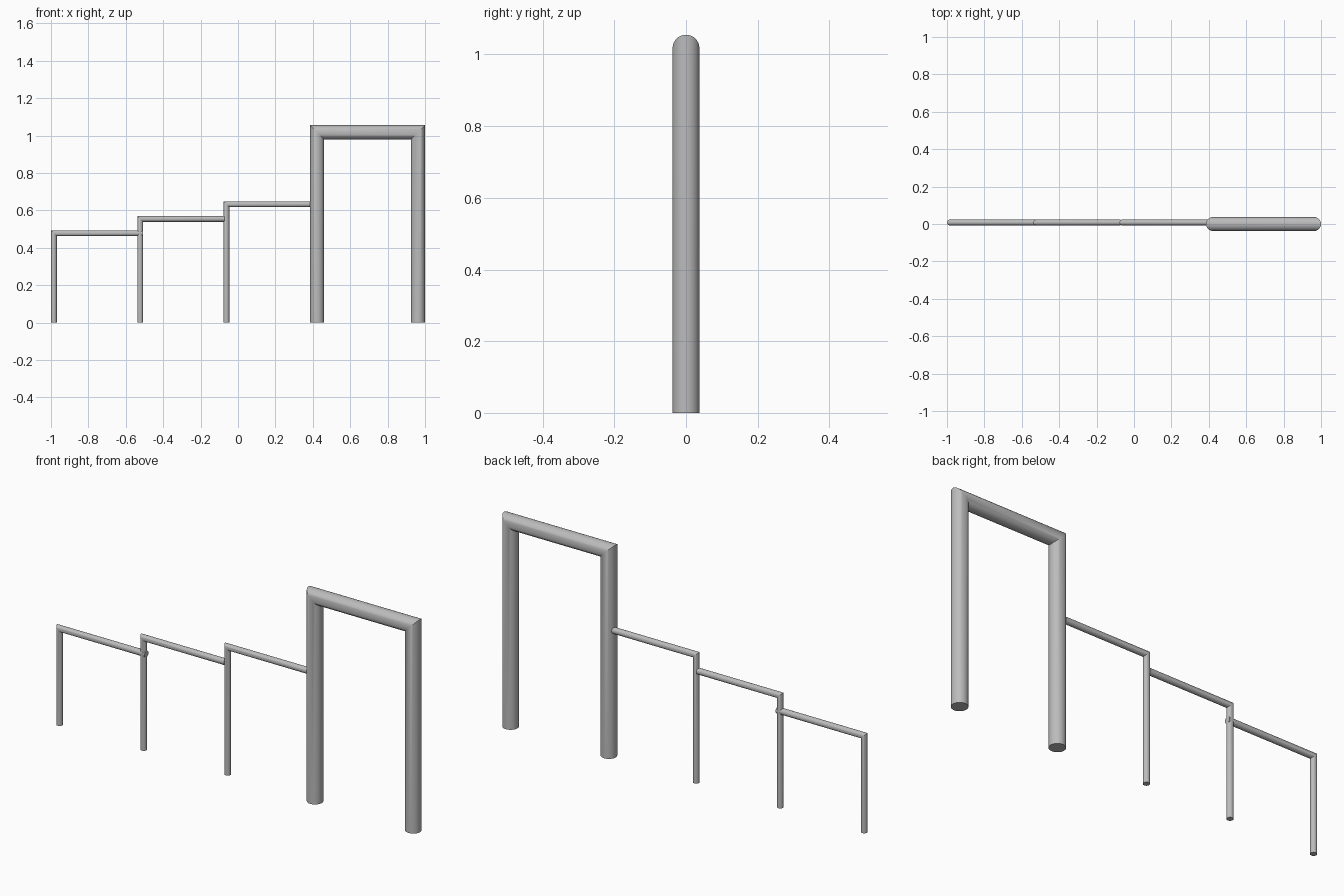
import bpy
import bmesh
from math import cos, sin, tau
from mathutils import Vector

cube = bpy.data.objects.get("Cube")
if cube:
    bpy.data.objects.remove(cube, do_unlink=True)

# One plain grey metal
steel = bpy.data.materials.new("grey_steel")
steel.use_nodes = True
GREY = (0.5, 0.5, 0.5, 1)
steel.diffuse_color = GREY
steel.node_tree.nodes["Principled BSDF"].inputs["Base Color"].default_value = GREY

SIDES = 32


def pipe(name, path, radius, y=0):
    """Round pipe along (x, z) points, with mitred corners and flat ends."""
    pts = [Vector((x, y, z)) for x, z in path]
    across = Vector((0, 1, 0))
    steps = [(b - a).normalized() for a, b in zip(pts, pts[1:])]
    normals = [across.cross(d) for d in steps]
    bm = bmesh.new()
    rings = []
    for i, p in enumerate(pts):
        n0 = normals[max(i - 1, 0)]
        n1 = normals[min(i, len(normals) - 1)]
        mitre = (n0 + n1) / (1 + n0.dot(n1))
        rings.append([bm.verts.new(p + radius * (mitre * cos(tau * k / SIDES)
                                                 + across * sin(tau * k / SIDES)))
                      for k in range(SIDES)])
    for a, b in zip(rings, rings[1:]):
        for k in range(SIDES):
            j = (k + 1) % SIDES
            bm.faces.new((a[k], a[j], b[j], b[k]))
    bm.faces.new(rings[0])
    bm.faces.new(rings[-1])
    bmesh.ops.recalc_face_normals(bm, faces=bm.faces)
    mesh = bpy.data.meshes.new(name)
    bm.to_mesh(mesh)
    bm.free()
    mesh.materials.append(steel)
    obj = bpy.data.objects.new(name, mesh)
    bpy.context.collection.objects.link(obj)
    bpy.ops.object.select_all(action="DESELECT")
    obj.select_set(True)
    bpy.context.view_layer.objects.active = obj
    bpy.ops.object.shade_smooth_by_angle()
    return obj


# Tall thick gate at the left end
R = 0.0375
gate_top = 1.055 - R
pipe("tall_gate", [(0.423, 0), (0.423, gate_top), (1 - R, gate_top), (1 - R, 0)], R)

# Three stepped thin bars, each a post with a rail to the next post
r = 0.0155
bars = [("low_bar", -1 + r, 0.493, -0.508),
        ("middle_bar", -0.523, 0.57, -0.073),
        ("high_bar", -0.062, 0.648, 0.392)]
for name, x, top, end in bars:
    pipe(name, [(x, 0), (x, top - r), (end, top - r)], r, y=0.008)
